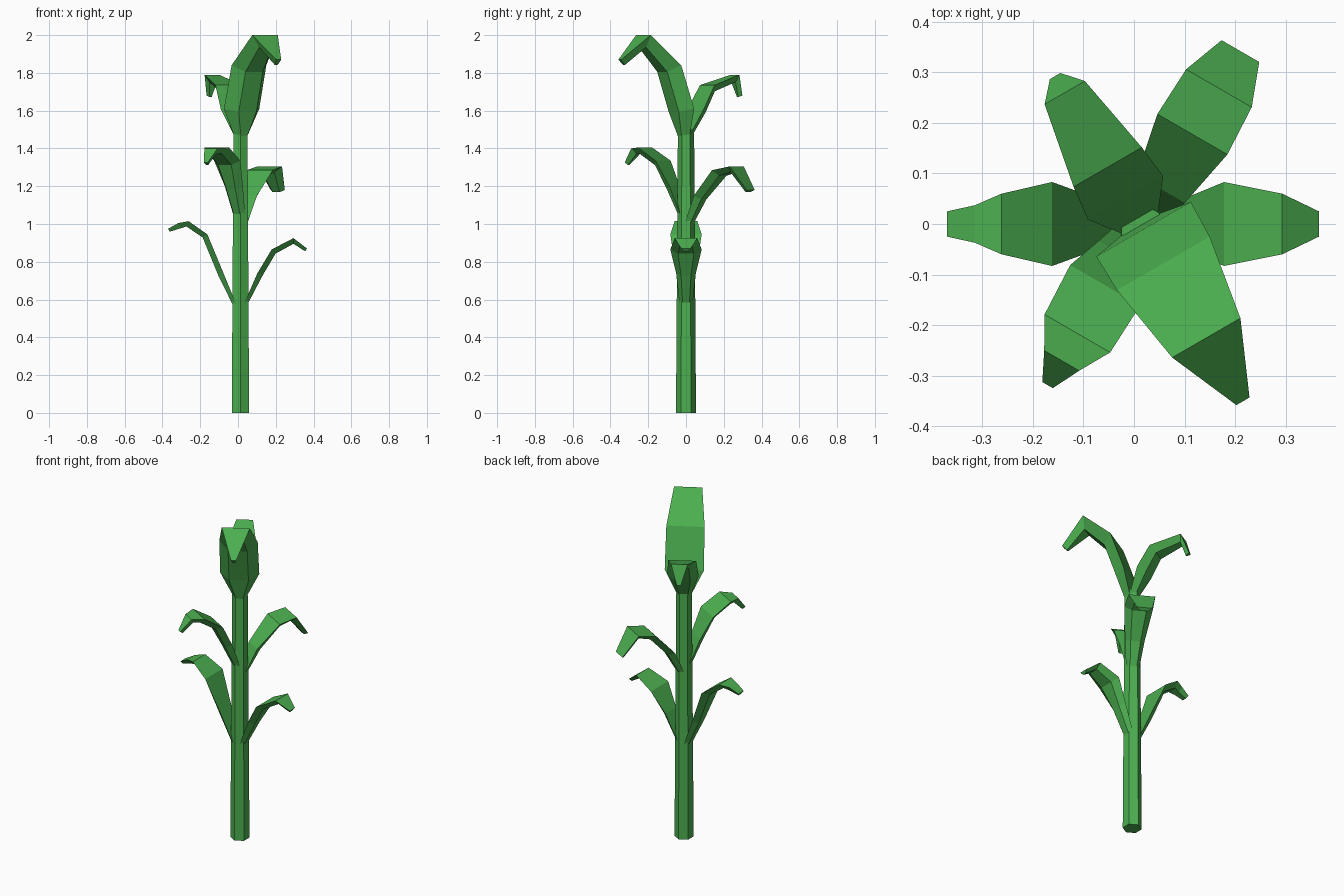
import bpy, bmesh
from math import cos, sin, radians
from mathutils import Vector

cube = bpy.data.objects.get("Cube")
if cube:
    bpy.data.objects.remove(cube)

green = bpy.data.materials.new("leaf_green")
green.use_nodes = True
green.diffuse_color = (0.072, 0.429, 0.080, 1)
green.node_tree.nodes["Principled BSDF"].inputs["Base Color"].default_value = green.diffuse_color

AXIS_X = 0.013


def loft(name, rings):
    """Skin a list of closed rings and cap both ends."""
    bm = bmesh.new()
    rows = [[bm.verts.new(p) for p in ring] for ring in rings]
    n = len(rows[0])
    for a, b in zip(rows, rows[1:]):
        for i in range(n):
            j = (i + 1) % n
            bm.faces.new((a[i], a[j], b[j], b[i]))
    bm.faces.new(rows[0])
    bm.faces.new(rows[-1])
    bmesh.ops.recalc_face_normals(bm, faces=bm.faces)
    mesh = bpy.data.meshes.new(name)
    bm.to_mesh(mesh)
    bm.free()
    mesh.materials.append(green)
    obj = bpy.data.objects.new(name, mesh)
    bpy.context.collection.objects.link(obj)
    return obj


def leaf(name, angle, thick, path):
    """Arching leaf: wide flat top, narrower keel. Path holds reach, height, half width."""
    out = Vector((cos(radians(angle)), sin(radians(angle)), 0))
    side = Vector((-out.y, out.x, 0))
    up = Vector((0, 0, 1))
    rings = []
    last = len(path) - 1
    for i, (r, z, w) in enumerate(path):
        before, after = path[max(i - 1, 0)], path[min(i + 1, last)]
        run = Vector((after[0] - before[0], after[1] - before[1])).normalized()
        t = thick * (0.6 if i in (0, last) else 1)
        top = Vector((AXIS_X, 0, 0)) + out * r + up * z
        keel = top + (out * run.y - up * run.x) * t
        rings.append([top + side * w, top - side * w,
                      keel - side * w * 0.5, keel + side * w * 0.5])
    return loft(name, rings)


# Six-sided tapering stalk
loft("stalk", [[(AXIS_X + rad * cos(radians(30 + 60 * k)), rad * sin(radians(30 + 60 * k)), z)
                for k in range(6)] for z, rad in ((0, 0.053), (1.5, 0.043))])

# Lower pair
leaf("lower_leaf_left", 0, 0.03,
     [(0.02, 0.58, 0.035), (0.09, 0.74, 0.052), (0.165, 0.865, 0.083),
      (0.28, 0.925, 0.06), (0.353, 0.87, 0.025)])
leaf("lower_leaf_right", 180, 0.03,
     [(0.02, 0.57, 0.035), (0.09, 0.74, 0.052), (0.175, 0.945, 0.083),
      (0.275, 1.015, 0.06), (0.328, 1.005, 0.037), (0.383, 0.975, 0.025)])

# Middle pair
leaf("middle_leaf_back", 60, 0.035,
     [(0.01, 1.0, 0.035), (0.08, 1.15, 0.055), (0.205, 1.285, 0.08),
      (0.31, 1.305, 0.075), (0.395, 1.18, 0.043)])
leaf("middle_leaf_front", 240, 0.035,
     [(0.01, 1.04, 0.035), (0.07, 1.2, 0.055), (0.14, 1.335, 0.08),
      (0.25, 1.405, 0.075), (0.312, 1.4, 0.04), (0.368, 1.325, 0.012)])

# Top pair
leaf("top_leaf_back", 120, 0.04,
     [(0.0, 1.47, 0.04), (0.06, 1.61, 0.086), (0.13, 1.735, 0.078),
      (0.30, 1.79, 0.046), (0.338, 1.68, 0.012)])
leaf("top_leaf_front", 300, 0.065,
     [(0.0, 1.47, 0.04), (0.012, 1.61, 0.108), (0.09, 1.84, 0.106),
      (0.26, 2.0, 0.078), (0.405, 1.87, 0.015)])
